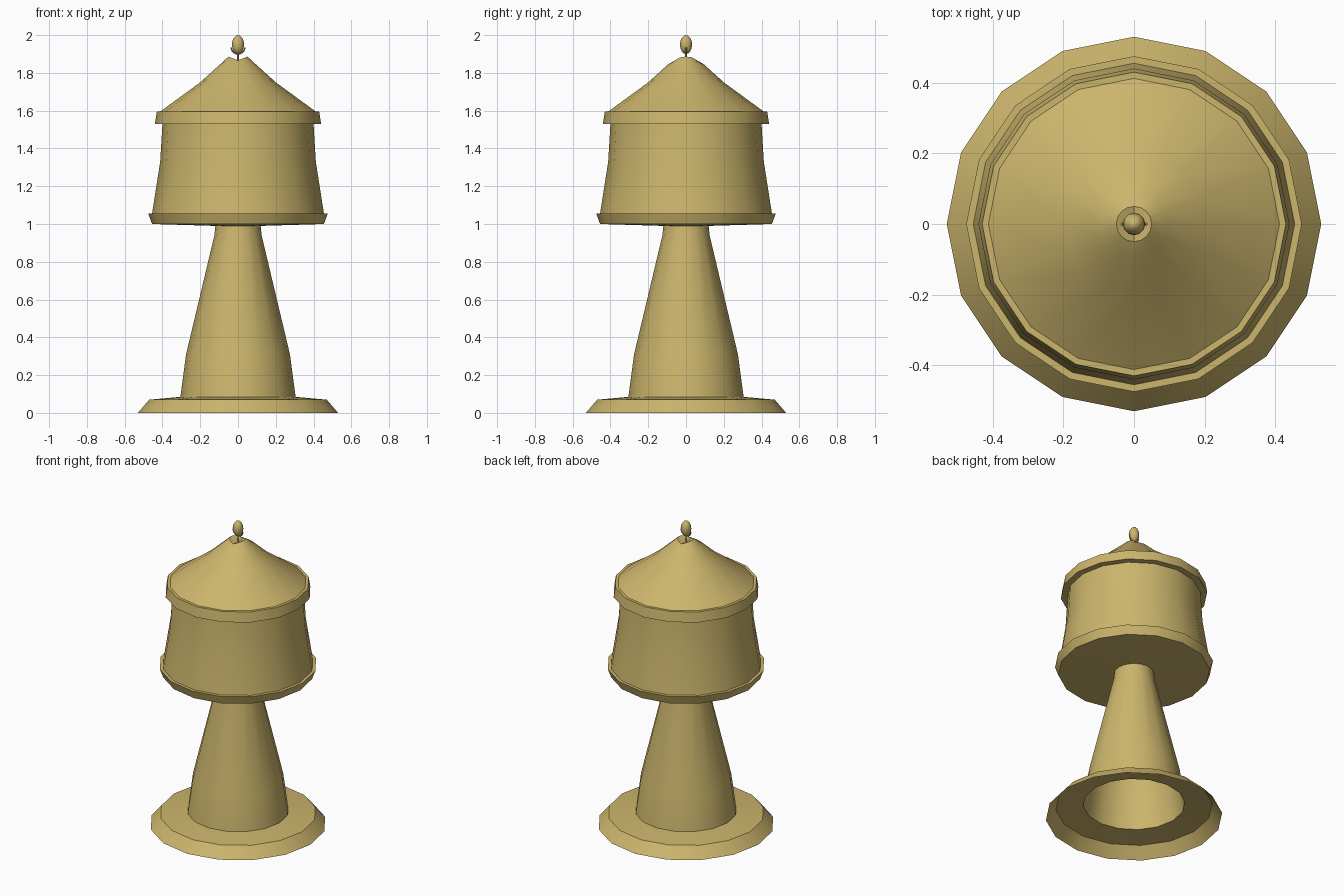
import bpy, bmesh, math

if "Cube" in bpy.data.objects:
    bpy.data.objects.remove(bpy.data.objects["Cube"])

SIDES = 16
brass = bpy.data.materials.new("brass")
brass.diffuse_color = (0.60, 0.46, 0.15, 1)
brass.use_nodes = True
brass.node_tree.nodes["Principled BSDF"].inputs["Base Color"].default_value = brass.diffuse_color


def finish(obj, angle=40):
    obj.data.materials.append(brass)
    bpy.ops.object.select_all(action='DESELECT')
    obj.select_set(True)
    bpy.context.view_layer.objects.active = obj
    bpy.ops.object.shade_smooth_by_angle(angle=math.radians(angle))


def lathe(name, profile, height=None):
    """Revolve (radius, z) points; normals face out for a profile running upwards."""
    bm = bmesh.new()
    rings = []
    for r, z in profile:
        if r == 0:
            rings.append([bm.verts.new((0, 0, z))] * SIDES)
            continue
        ring = []
        for i in range(SIDES):
            a = 2 * math.pi * i / SIDES
            dz = height(r, a) if height else 0
            ring.append(bm.verts.new((r * math.cos(a), r * math.sin(a), z + dz)))
        rings.append(ring)
    for lo, hi in zip(rings, rings[1:]):
        for i in range(SIDES):
            j = (i + 1) % SIDES
            bm.faces.new(list(dict.fromkeys((lo[i], lo[j], hi[j], hi[i]))))
    me = bpy.data.meshes.new(name)
    bm.to_mesh(me)
    bm.free()
    obj = bpy.data.objects.new(name, me)
    bpy.context.collection.objects.link(obj)
    finish(obj)


# Hollow flared foot and tapering stem
lathe("foot", [(0.53, 0), (0.47, 0.07), (0.305, 0.085)])
lathe("stem", [(0.305, 0.085), (0.275, 0.31), (0.125, 0.94), (0.12, 0.99)])

# Drum with its lower lip
lathe("drum", [(0.12, 0.99), (0.455, 1.0), (0.475, 1.055), (0.455, 1.055),
               (0.412, 1.33), (0.40, 1.53)])

# Overhanging lid band
lathe("lid_band", [(0.40, 1.53), (0.44, 1.53), (0.43, 1.595), (0.412, 1.595)])


# Roof, whose small crown rises on the left and right of a central dip
def crown(r, a):
    return 0.02 * abs(math.cos(a)) if r < 0.06 else 0


lathe("roof", [(0.412, 1.595), (0.20, 1.75), (0.095, 1.845), (0.05, 1.866), (0, 1.86)], crown)

# Finial bead
bpy.ops.mesh.primitive_uv_sphere_add(segments=12, ring_count=8, radius=1, location=(0, 0, 1.95))
bead = bpy.context.object
bead.name = "finial_bead"
bead.scale = (0.032, 0.032, 0.05)
finish(bead, 60)


# Thin wire cradle and pin holding the bead
def wire(name, points, radius):
    cu = bpy.data.curves.new(name, 'CURVE')
    cu.dimensions = '3D'
    cu.bevel_depth = radius
    cu.bevel_resolution = 0
    cu.use_fill_caps = True
    sp = cu.splines.new('POLY')
    sp.points.add(len(points) - 1)
    for p, (x, z) in zip(sp.points, points):
        p.co = (x, 0, z, 1)
    obj = bpy.data.objects.new(name, cu)
    bpy.context.collection.objects.link(obj)
    cu.materials.append(brass)


wire("finial_cradle", [(0.036 * math.cos(t), 1.935 + 0.035 * math.sin(t))
                       for t in [math.pi + i * math.pi / 8 for i in range(9)]], 0.004)
wire("finial_pin", [(0, 1.855), (0, 1.905)], 0.005)
